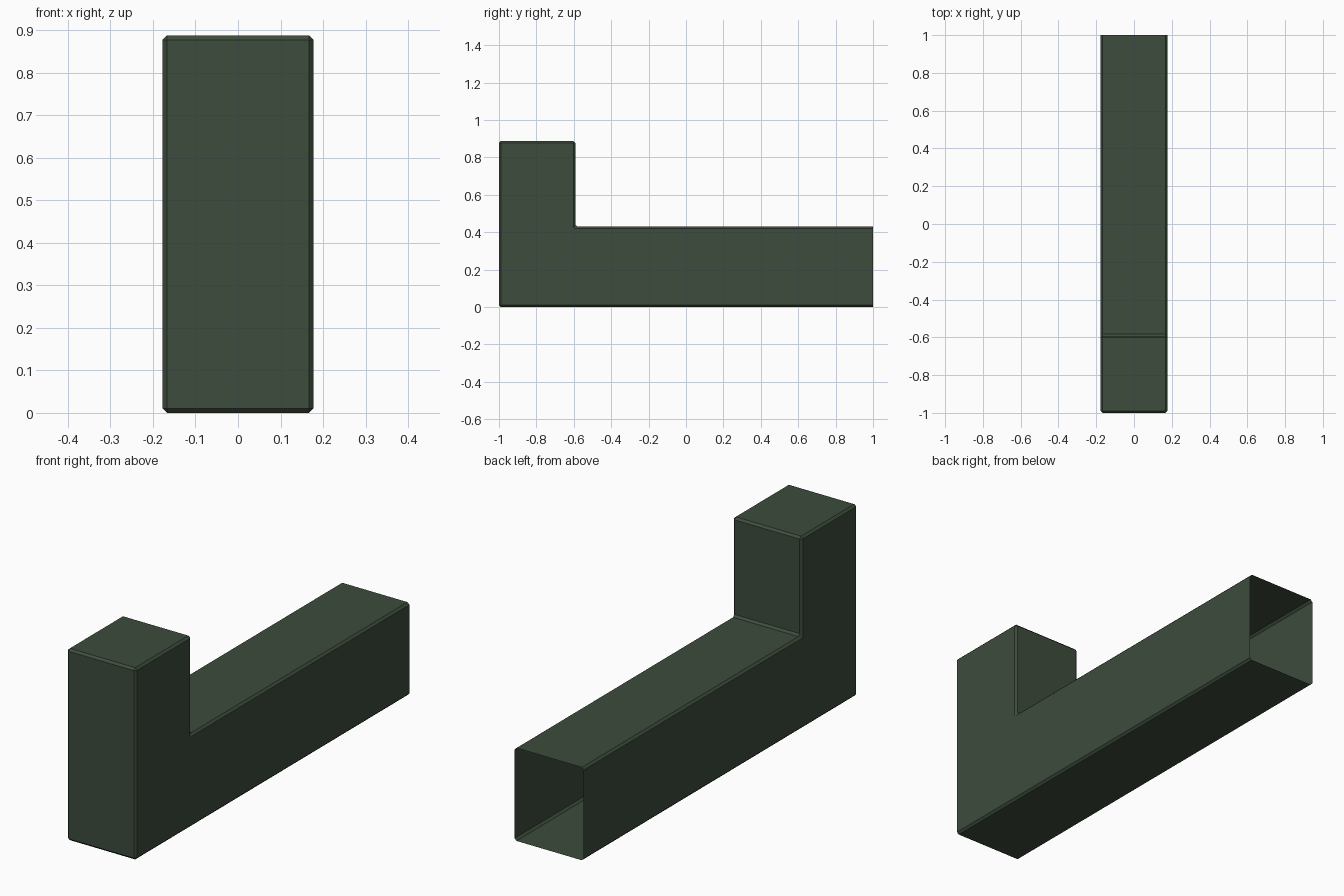
import bpy, bmesh

if "Cube" in bpy.data.objects:
    bpy.data.objects.remove(bpy.data.objects["Cube"])

HALF_W, BEVEL = 0.177, 0.01
# side profile (y, z) of the L shape
PROFILE = [(-1, 0), (1, 0), (1, 0.43), (-0.592, 0.43), (-0.592, 0.887), (-1, 0.887)]

mat = bpy.data.materials.new("dark green")
mat.diffuse_color = (0.047, 0.072, 0.045, 1)
mat.use_nodes = True
mat.node_tree.nodes["Principled BSDF"].inputs["Base Color"].default_value = mat.diffuse_color

# L-shaped prism
bm = bmesh.new()
side = bm.faces.new([bm.verts.new((-HALF_W, y, z)) for y, z in PROFILE])
ext = bmesh.ops.extrude_face_region(bm, geom=[side], use_keep_orig=True)
bmesh.ops.translate(bm, vec=(2 * HALF_W, 0, 0),
                    verts=[g for g in ext["geom"] if isinstance(g, bmesh.types.BMVert)])
bmesh.ops.recalc_face_normals(bm, faces=bm.faces[:])


def at_back(item):
    return all(v.co.y > 0.999 for v in item.verts)


# chamfer every edge except the rim of the open back end
bmesh.ops.bevel(bm, geom=[e for e in bm.edges if not at_back(e)],
                offset=BEVEL, segments=1, affect='EDGES', profile=0.5)

# open the back end of the hollow tube
bmesh.ops.delete(bm, geom=[f for f in bm.faces if at_back(f)], context='FACES')

mesh = bpy.data.meshes.new("l_shaped_tube")
bm.to_mesh(mesh)
bm.free()
mesh.materials.append(mat)
obj = bpy.data.objects.new("l_shaped_tube", mesh)
bpy.context.collection.objects.link(obj)
